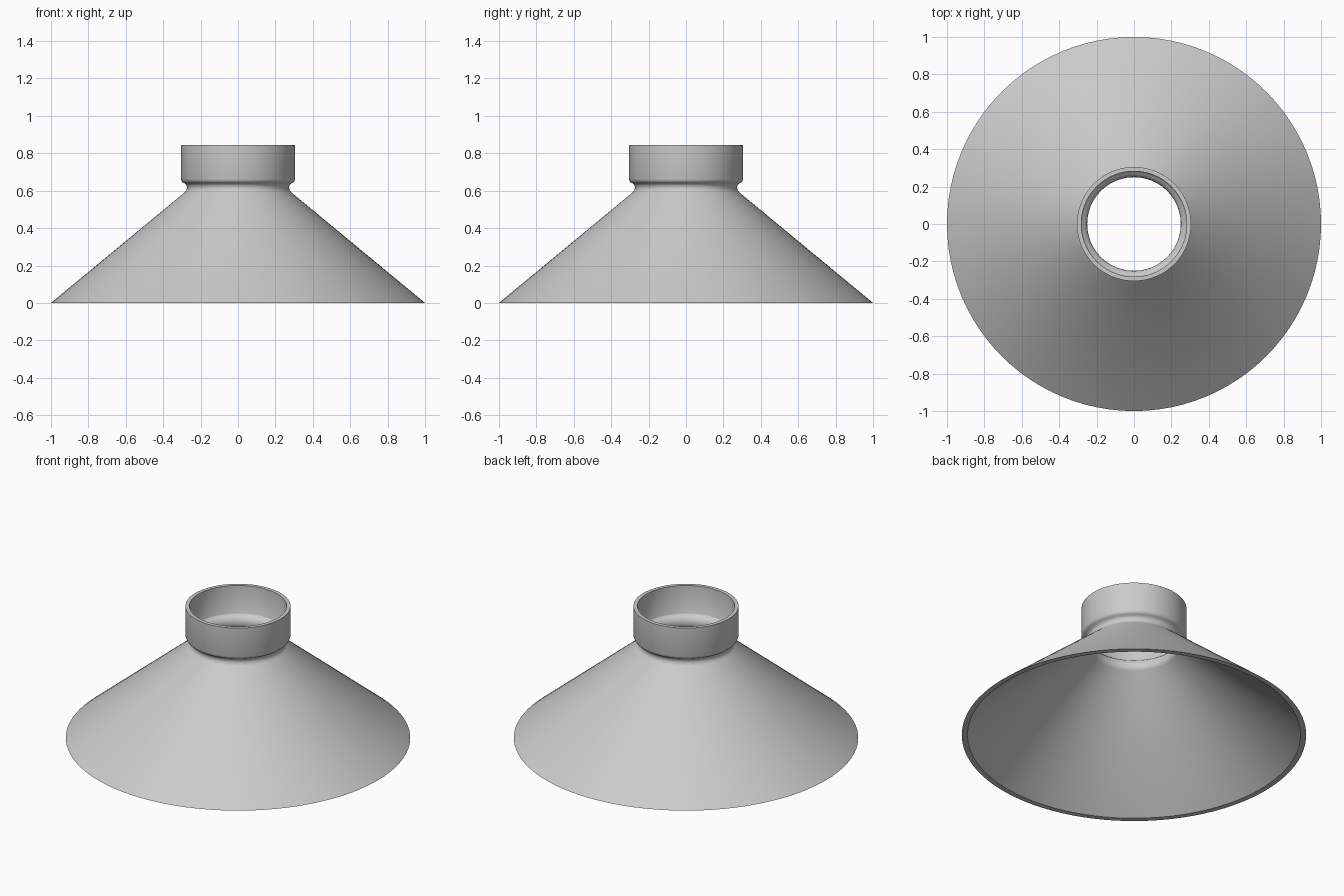
import bpy
import bmesh
import math
from mathutils import Matrix, Vector

if "Cube" in bpy.data.objects:
    bpy.data.objects.remove(bpy.data.objects["Cube"], do_unlink=True)

SEGMENTS = 96


def make_material(name, value):
    mat = bpy.data.materials.new(name)
    mat.use_nodes = True
    color = (value, value, value, 1)
    mat.diffuse_color = color
    mat.node_tree.nodes["Principled BSDF"].inputs["Base Color"].default_value = color
    return mat


def lathe(name, profile, mat):
    """Revolve a closed (radius, height) profile around z."""
    bm = bmesh.new()
    rings = []
    for i in range(SEGMENTS):
        turn = Matrix.Rotation(math.tau * i / SEGMENTS, 3, 'Z')
        rings.append([bm.verts.new(turn @ Vector((r, 0, z))) for r, z in profile])
    count = len(profile)
    for i, ring in enumerate(rings):
        following = rings[(i + 1) % SEGMENTS]
        for j in range(count):
            k = (j + 1) % count
            bm.faces.new((ring[j], following[j], following[k], ring[k]))
    bmesh.ops.recalc_face_normals(bm, faces=bm.faces)
    mesh = bpy.data.meshes.new(name)
    bm.to_mesh(mesh)
    bm.free()
    mesh.materials.append(mat)
    obj = bpy.data.objects.new(name, mesh)
    bpy.context.collection.objects.link(obj)
    bpy.ops.object.select_all(action='DESELECT')
    obj.select_set(True)
    bpy.context.view_layer.objects.active = obj
    bpy.ops.object.shade_smooth_by_angle(angle=math.radians(32))
    return obj


# Outer skin: flared cone, rounded neck, straight collar
outer = [(1, 0), (0.284, 0.592), (0.276, 0.602), (0.273, 0.615), (0.275, 0.628),
         (0.283, 0.638), (0.293, 0.643), (0.301, 0.650), (0.305, 0.662), (0.305, 0.845)]
# Inner skin: collar bore, rounded shoulder, narrow throat, cone underside
inner = [(0.282, 0.845), (0.282, 0.668), (0.278, 0.661), (0.268, 0.655),
         (0.257, 0.644), (0.251, 0.628), (0.250, 0.612), (0.253, 0.596),
         (0.262, 0.583), (0.967, 0)]

lathe("funnel_shade", outer + inner, make_material("light grey", 0.6))
